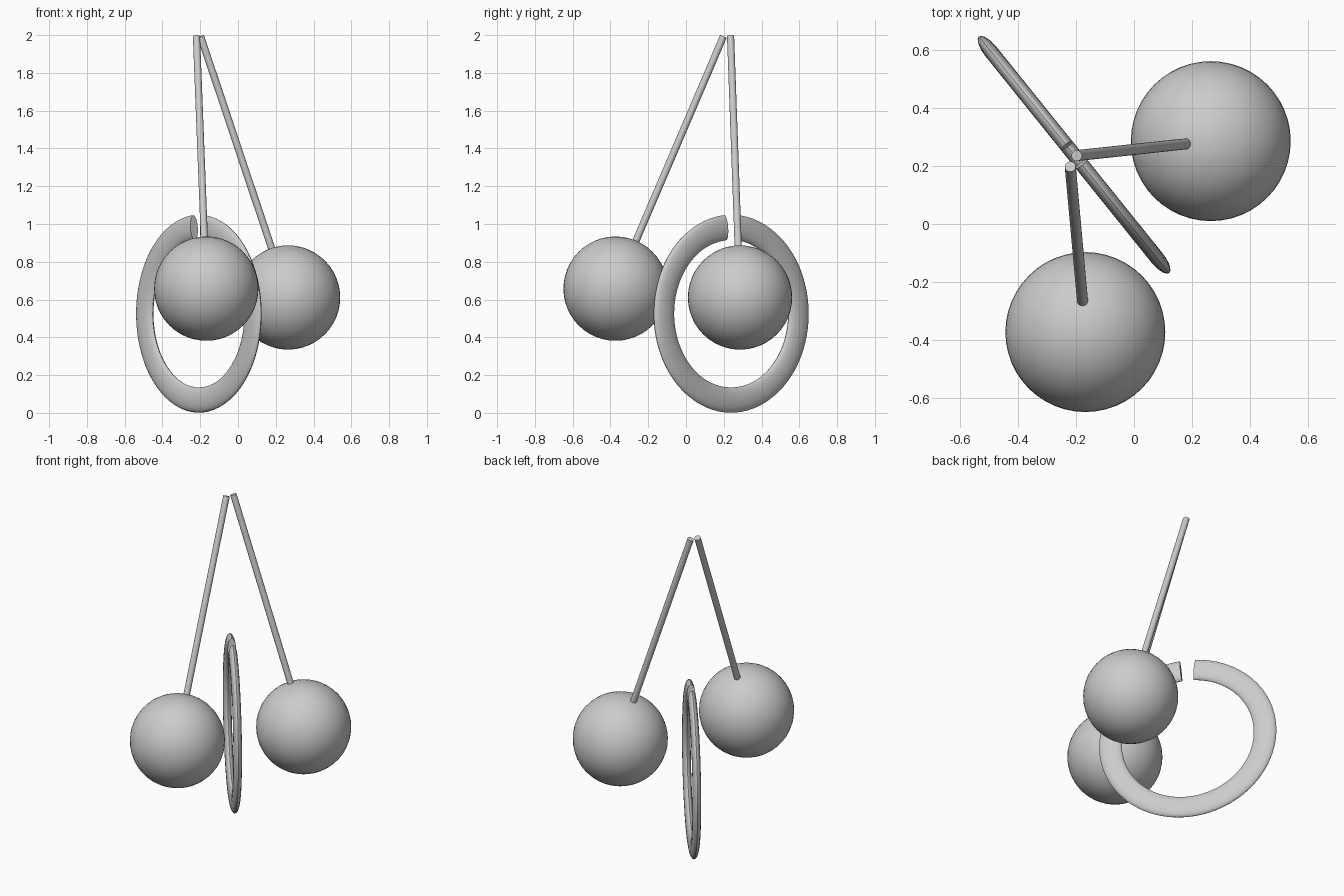
import bpy, bmesh, math
from mathutils import Vector

if "Cube" in bpy.data.objects:
    bpy.data.objects.remove(bpy.data.objects["Cube"])

grey = bpy.data.materials.new("plain_grey")
grey.diffuse_color = (0.6, 0.6, 0.6, 1)
grey.use_nodes = True
grey.node_tree.nodes["Principled BSDF"].inputs["Base Color"].default_value = grey.diffuse_color


def finish(obj, name):
    obj.name = name
    obj.data.materials.append(grey)
    bpy.ops.object.select_all(action='DESELECT')
    obj.select_set(True)
    bpy.context.view_layer.objects.active = obj
    bpy.ops.object.shade_smooth_by_angle(angle=math.radians(40))


def ball(name, centre, radius):
    bpy.ops.mesh.primitive_uv_sphere_add(segments=48, ring_count=24, radius=radius, location=centre)
    finish(bpy.context.object, name)


def rod(name, start, end, radius):
    a, b = Vector(start), Vector(end)
    bpy.ops.mesh.primitive_cylinder_add(vertices=24, radius=radius, depth=(b - a).length,
                                        location=(a + b) / 2)
    obj = bpy.context.object
    obj.rotation_euler = (b - a).to_track_quat('Z', 'Y').to_euler()
    finish(obj, name)


# Two balls hanging from slanted rods, each rod ending just inside its ball
R = 0.276
for side, top, centre in (("front", (-0.22, 0.198, 1.993), (-0.168, -0.373, 0.658)),
                          ("right", (-0.198, 0.236, 1.994), (0.265, 0.286, 0.611))):
    c, t = Vector(centre), Vector(top)
    ball(side + "_ball", c, R)
    rod(side + "_rod", t, c + (t - c).normalized() * (R - 0.03), 0.019)

# Upright open ring with a flattened oval section and a gap at the top
centre = Vector((-0.207, 0.239, 0.525))
along = Vector((0.627, -0.779, 0)).normalized()
across = Vector((0.779, 0.627, 0)).normalized()
up = Vector((0, 0, 1))
MID, HALF_W, HALF_T = 0.457, 0.067, 0.025
GAP, STEPS, SIDES = 0.088, 96, 20

bm = bmesh.new()
loops = []
for i in range(STEPS + 1):
    a = GAP + (2 * math.pi - 2 * GAP) * i / STEPS
    radial = along * math.sin(a) + up * math.cos(a)
    loop = []
    for j in range(SIDES):
        s = 2 * math.pi * j / SIDES
        loop.append(bm.verts.new(centre + radial * (MID + HALF_W * math.cos(s))
                                 + across * HALF_T * math.sin(s)))
    loops.append(loop)
for la, lb in zip(loops, loops[1:]):
    for j in range(SIDES):
        k = (j + 1) % SIDES
        bm.faces.new((la[j], la[k], lb[k], lb[j]))
bm.faces.new(loops[0])
bm.faces.new(loops[-1])
bmesh.ops.recalc_face_normals(bm, faces=bm.faces[:])
mesh = bpy.data.meshes.new("open_ring")
bm.to_mesh(mesh)
bm.free()
ring = bpy.data.objects.new("open_ring", mesh)
bpy.context.collection.objects.link(ring)
finish(ring, "open_ring")
